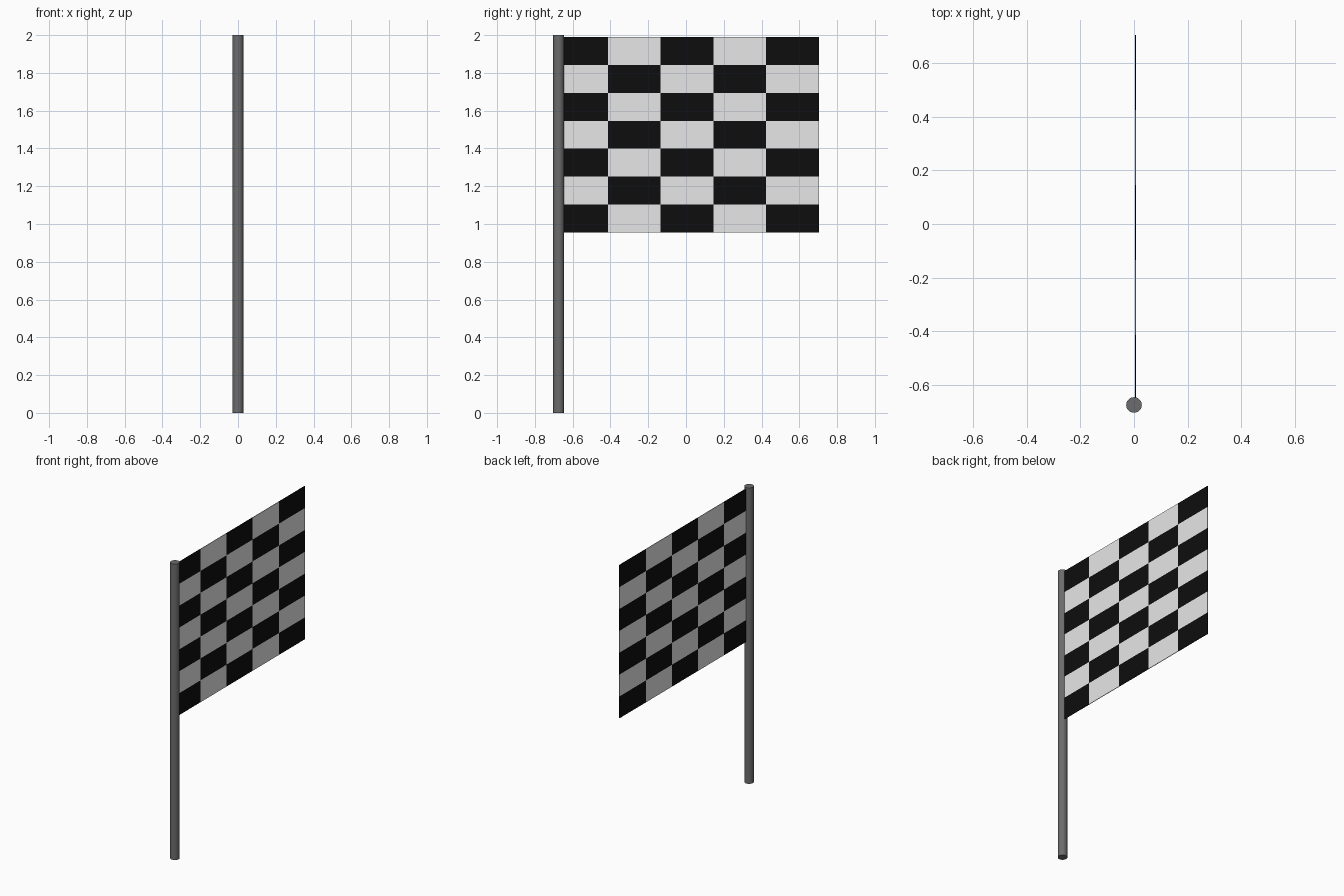
import bpy
import bmesh

if "Cube" in bpy.data.objects:
    bpy.data.objects.remove(bpy.data.objects["Cube"])

COLS, ROWS = 5, 7
Y0, Y1 = -0.692, 0.703      # flag extent along y (hoist edge sits inside the pole)
Z0, Z1 = 0.955, 1.99        # flag extent in height
FLAG_X = 0.006


def material(name, value):
    m = bpy.data.materials.new(name)
    m.diffuse_color = (value, value, value, 1)
    m.use_nodes = True
    m.node_tree.nodes["Principled BSDF"].inputs["Base Color"].default_value = m.diffuse_color
    return m


pole_grey = material("pole grey", 0.15)
white = material("flag white", 0.80)
black = material("flag black", 0.004)

# Pole: slim smooth cylinder
bpy.ops.mesh.primitive_cylinder_add(vertices=32, radius=0.029, depth=2,
                                    location=(0, -0.674, 1))
pole = bpy.context.object
pole.name = "pole"
pole.data.materials.append(pole_grey)
bpy.ops.object.shade_smooth_by_angle()

# Flag: thin sheet of chequered cells, black in every corner
bm = bmesh.new()
grid = [[bm.verts.new((FLAG_X,
                       Y0 + (Y1 - Y0) * c / COLS,
                       Z0 + (Z1 - Z0) * r / ROWS))
         for c in range(COLS + 1)] for r in range(ROWS + 1)]
for r in range(ROWS):
    for c in range(COLS):
        face = bm.faces.new((grid[r][c], grid[r][c + 1],
                             grid[r + 1][c + 1], grid[r + 1][c]))
        face.material_index = (r + c + 1) % 2
mesh = bpy.data.meshes.new("flag")
bm.to_mesh(mesh)
bm.free()
mesh.materials.append(white)
mesh.materials.append(black)
flag = bpy.data.objects.new("flag", mesh)
bpy.context.collection.objects.link(flag)

# Cloth thickness
cloth = flag.modifiers.new("cloth thickness", 'SOLIDIFY')
cloth.thickness = 0.004
cloth.offset = 0
